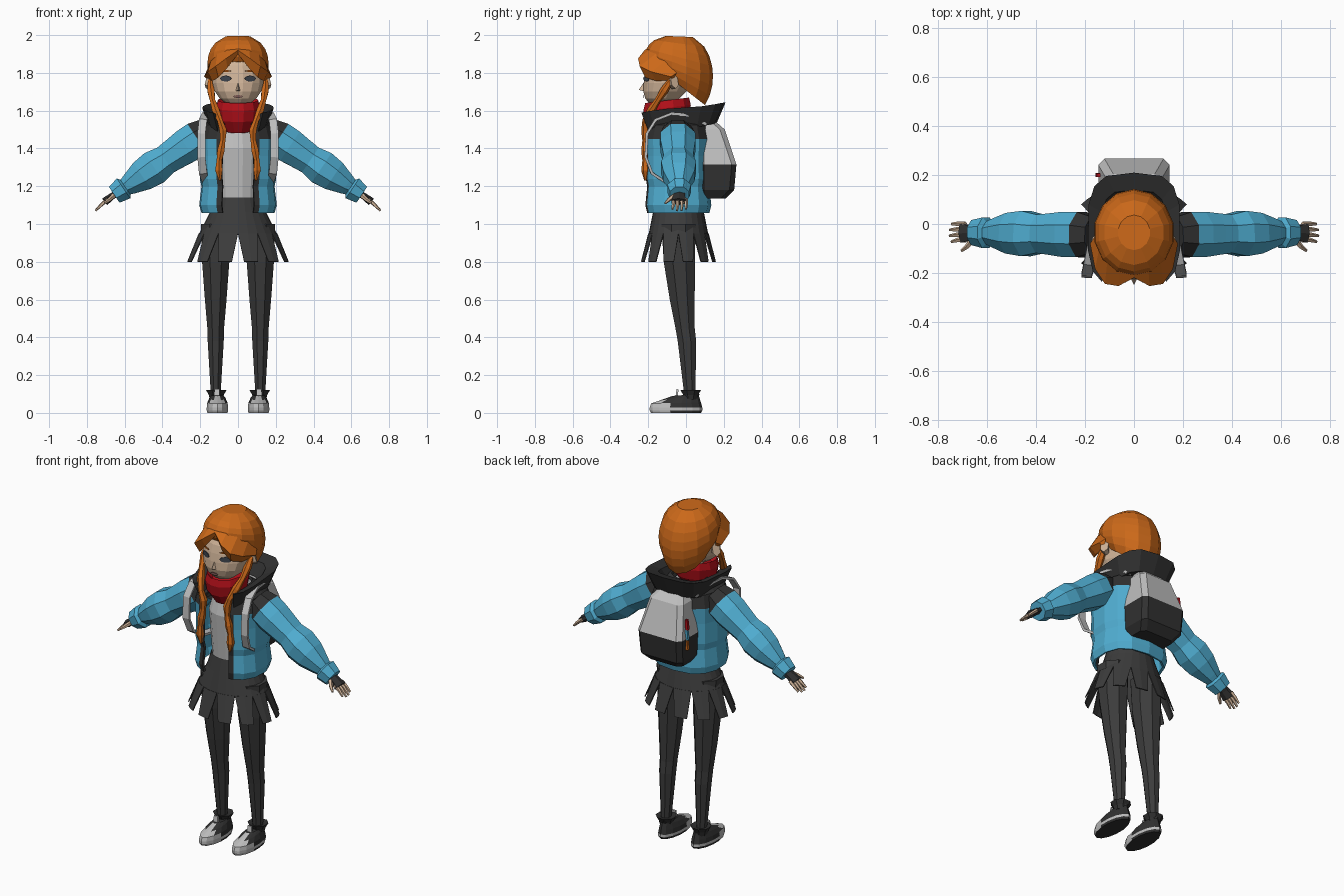
import bpy, bmesh
from math import sin, cos, pi, radians, copysign
from mathutils import Vector

cube = bpy.data.objects.get("Cube")
if cube:
    bpy.data.objects.remove(cube)


def material(name, *rgb):
    mat = bpy.data.materials.new(name)
    mat.use_nodes = True
    mat.diffuse_color = (*rgb, 1)
    mat.node_tree.nodes["Principled BSDF"].inputs["Base Color"].default_value = (*rgb, 1)
    return mat


SKIN = material("skin", .64, .46, .32)
HAIR = material("orange hair", .6, .14, .01)
BLUE = material("jacket blue", .08, .42, .64)
RED = material("scarf red", .45, .005, .01)
DARK = material("charcoal cloth", .045, .045, .045)
BLACK = material("black cloth", .03, .03, .03)
LIGHT = material("light grey", .52, .52, .52)
EYE = material("eye grey", .05, .06, .08)
LIP = material("lip brown", .2, .1, .09)


# Mesh object; pick chooses a material index from a face's centre and normal
def build(name, verts, faces, mats, pick=None, mirror=False, thickness=0):
    bm = bmesh.new()
    made = [bm.verts.new(v) for v in verts]
    for face in faces:
        bm.faces.new([made[i] for i in face])
    bmesh.ops.recalc_face_normals(bm, faces=bm.faces)
    if pick:
        for face in bm.faces:
            face.material_index = int(pick(face.calc_center_median(), face.normal))
    mesh = bpy.data.meshes.new(name)
    bm.to_mesh(mesh)
    bm.free()
    for mat in mats:
        mesh.materials.append(mat)
    obj = bpy.data.objects.new(name, mesh)
    bpy.context.collection.objects.link(obj)
    if mirror:
        obj.modifiers.new("mirror", 'MIRROR')
    if thickness:
        solid = obj.modifiers.new("thickness", 'SOLIDIFY')
        solid.thickness, solid.offset = thickness, 0


# Skin over a row of cross-sections
def loft(name, rings, mats, closed=True, caps=True, **options):
    n = len(rings[0])
    verts = [point for ring in rings for point in ring]
    faces = [(i * n + j, i * n + (j + 1) % n, (i + 1) * n + (j + 1) % n, (i + 1) * n + j)
             for i in range(len(rings) - 1) for j in range(n if closed else n - 1)]
    if closed and caps:
        faces += [range(n), range(len(verts) - n, len(verts))]
    build(name, verts, faces, mats, **options)


# Horizontal oval with front height z, rising by tilt towards the back
def oval(z, cy, rx, ry, tilt=0, n=16, cx=0, phase=.5):
    angles = [2 * pi * (k + phase) / n for k in range(n)]
    return [(cx + rx * cos(a), cy + ry * sin(a), z + tilt * (1 + sin(a)) / 2) for a in angles]


# Tube along a path; flat scales the section's second axis
def tube(name, path, radii, mats, n=8, ref=(0, 0, 1), flat=1, **options):
    points = [Vector(p) for p in path]
    rings = []
    for i, (point, radius) in enumerate(zip(points, radii)):
        along = points[min(i + 1, len(points) - 1)] - points[max(i - 1, 0)]
        side = along.cross(Vector(ref)).normalized()
        up = side.cross(along).normalized() * flat
        angles = [2 * pi * (k + .5) / n for k in range(n)]
        rings.append([point + radius * (side * cos(a) + up * sin(a)) for a in angles])
    loft(name, rings, mats, **options)


# Thin oval plate on the face; slope turns it to follow the cheek
def plate(name, centre, rx, rz, mat, slope=.5, mirror=True):
    angles = [pi * k / 4 for k in range(8)]
    points = [Vector(centre) + Vector((rx * cos(a), slope * rx * cos(a), rz * sin(a))) for a in angles]
    build(name, points, [range(len(points))], [mat], mirror=mirror, thickness=.004)


def bend(value, power):
    return copysign(abs(value) ** power, value)


# Head: an egg whose lower half leans forward to the chin
polar = [pi * (i + .5) / 10 for i in range(10)]
loft("head", [oval(1.77 + .15 * cos(a), -.09 + .05 * min(cos(a), 0), .14 * sin(a), .13 * sin(a))
              for a in polar], [SKIN])
tube("neck", [(0, -.06, 1.5), (0, -.09, 1.67)], (.05, .05), [SKIN], ref=(0, 1, 0))
build("nose", [(0, -.25, 1.71), (0, -.21, 1.77), (.02, -.21, 1.7), (-.02, -.21, 1.7)],
      [(0, 1, 2), (0, 1, 3), (0, 2, 3), (1, 2, 3)], [SKIN])
tube("ear", [(.13, -.08, 1.745), (.16, -.06, 1.755)], (.02, .025), [SKIN], n=6, flat=1.6, mirror=True)
plate("eye", (.065, -.21, 1.77), .03, .016, EYE)
plate("eyebrow", (.065, -.21, 1.81), .03, .005, HAIR)
plate("mouth", (0, -.226, 1.675), .025, .008, LIP, slope=0, mirror=False)

# Hair cap: a boxy dome, longer at the back than over the forehead
cap = []
for i in range(8):
    t = (i + .2) / 7.2
    width = sin(pi * .85 * t) ** .35
    cap.append(oval(2 - .16 * t, -.035, .165 * width, .178 * width, tilt=-.21 * t, n=14))
loft("hair_cap", cap, [HAIR])

# Fringe: a bulging lock swept from the parting to the temple
fringe = []
for i in range(5):
    t = i / 4
    swell = sin(pi * t)
    x, y, z = .16 * sin(1.5 * t), -.19 + .14 * t * t, 1.94 - .14 * t * t
    fringe.append([(x, y, z), (x + .02 * t, y - .03 - .06 * swell, z - .02 - .05 * swell),
                   (x - .01 * t, y - .02 - .04 * swell, z - .04 - .09 * swell)])
loft("fringe", fringe, [HAIR], mirror=True)

# Braids: knotted strands hanging in front of the jacket
path = []
for i in range(11):
    t = i / 10
    path.append((.145 - .055 * min(1, 2 * t) + .012 * sin(9 * t), -.08 - .135 * min(1, 2.6 * t), 1.76 - .53 * t))
tube("braid", path, [.022 if i % 2 else .016 for i in range(10)] + [.006], [HAIR],
     n=6, ref=(0, 1, 0), mirror=True)

# Scarf and hood
loft("scarf", [oval(z, -.1, r, r + .01, tilt=.03, n=12)
               for z, r in ((1.61, .08), (1.64, .11), (1.6, .12), (1.54, .11), (1.48, .07))], [RED])
hood = []
for degrees in (90, 65, 40, 15, -10, -35, -57):
    a = radians(degrees)
    x, y, rim = .19 * bend(cos(a), .6), .235 * bend(sin(a), .6), 1.615 + .03 * sin(a)
    section = ((.5, -.09), (.8, -.11), (1, 0), (.7, -.02))
    hood.append([(x * s, y * s - .025, rim + drop) for s, drop in section])
loft("hood", hood, [BLACK], mirror=True)

# Shirt and open jacket with black yoke and front edges
loft("shirt", [oval(z, -.045, r, r - .01) for z, r in ((1.1, .115), (1.4, .135), (1.53, .1))], [LIGHT])
angles = [radians(d) for d in (90, 62, 35, 8, -18, -42, -61, -70)]
rows = ((1.06, .188), (1.1, .2), (1.2, .188), (1.24, .197), (1.36, .195), (1.45, .2), (1.52, .18), (1.57, .1))
loft("jacket", [[(w * bend(cos(a), .8), -.045 + .86 * w * bend(sin(a), .8), z) for a in angles]
                for z, w in rows],
     [BLUE, BLACK], closed=False, mirror=True, thickness=.014,
     pick=lambda c, n: c.z > 1.46 or (c.y < -.1 and c.x < .105))

# Puffy sleeves with gathered cuffs
shoulder, wrist = Vector((.16, -.045, 1.49)), Vector((.655, -.035, 1.155))
puffs = (.08, .1, .1, .092, .085, .1, .09, .06, .05, .068, .055)
stops = [0, .11, .23, .34, .45, .57, .7, .84, .88, .9, 1]
tube("sleeve", [shoulder.lerp(wrist, t) for t in stops], puffs, [BLUE, BLACK], mirror=True,
     pick=lambda c, n: c.x < .25 and c.z > 1.44)

# Hands
tube("glove", [(.63, -.035, 1.17), (.67, -.036, 1.145), (.705, -.038, 1.118)], (.035, .036, .044),
     [BLACK], n=6, flat=.5, mirror=True)
for i, finger in enumerate(("little", "ring", "middle", "index")):
    y, reach = -.022 * i, .01 * sin(i)
    tube(finger + "_finger", [(.69, y, 1.13), (.72, y, 1.105), (.745 + reach, y * 1.1, 1.08 - reach)],
         (.011, .01, .006), [SKIN], n=5, mirror=True)
tube("thumb", [(.65, -.055, 1.155), (.68, -.09, 1.13), (.705, -.11, 1.11)], (.014, .011, .006),
     [SKIN], n=5, mirror=True)

# Skirt: waist and separated pleats
hip, hem = (.205, .157, .95), (.268, .197, .8)
loft("skirt_waist", [oval(z, -.04, rx, ry, n=24, phase=0) for rx, ry, z in (
    (.125, .118, 1.14), (.15, .135, 1.06), hip)], [DARK], caps=False)
verts, faces = [], []
for i in range(12):
    for (rx, ry, z), gap in ((hip, 0), (hem, 7)):
        for degrees in (gap, 15, 30 - gap):
            a = radians(30 * i + degrees)
            verts.append((rx * cos(a), -.04 + ry * sin(a), z))
    b = 6 * i
    faces += [(b, b + 1, b + 4, b + 3), (b + 1, b + 2, b + 5, b + 4)]
build("skirt_pleats", verts, faces, [DARK], thickness=.006)

# Legs
loft("leg", [oval(z, cy, r, 1.15 * r, n=8, cx=.118) for z, cy, r in (
    (1, -.04, .085), (.8, -.035, .078), (.6, -.02, .062), (.45, -.005, .048),
    (.38, .005, .046), (.1, .02, .028))], [DARK], mirror=True)

# Shoes: pale toe cap and rim, dark sole and upper
loft("shoe", [oval(z, cy, r, 2.4 * r, tilt=tilt, n=14, cx=.109) for z, tilt, cy, r in (
    (0, 0, -.053, .055), (.013, 0, -.053, .058), (.028, 0, -.053, .058), (.05, .005, -.053, .055),
    (.066, .025, -.035, .043), (.09, .01, 0, .03))], [BLACK, LIGHT], mirror=True,
    pick=lambda c, n: n.z > -.5 and (c.y < -.1 or .013 < c.z < .028))
loft("shoe_collar", [oval(z, .025, r, r, n=8, cx=.115) for z, r in (
    (.07, .036), (.095, .043), (.12, .058), (.114, .03))], [BLACK], mirror=True)
tube("shoe_tongue", [(.112, -.05, .08), (.112, -.045, .125)], (.022, .018), [LIGHT],
     n=4, ref=(0, 1, 0), flat=.4, mirror=True)


# Backpack: tapered box with chamfered corners and a dark base
def box_ring(z, back, width, front=.07, chamfer=.025):
    half = [(width - chamfer, front), (width, front + chamfer),
            (width, back - chamfer), (width - chamfer, back)]
    return [(x, y, z) for x, y in half] + [(-x, y, z) for x, y in reversed(half)]


loft("backpack", [box_ring(z, back, width) for z, back, width in (
    (1.135, .21, .11), (1.18, .255, .14), (1.315, .267, .146), (1.5, .205, .11), (1.54, .16, .08))],
    [LIGHT, BLACK], pick=lambda c, n: c.z < 1.3)

# Straps loop over the shoulder and back under the arm
strap = []
for i in range(10):
    a = radians(40 + 30 * i)
    strap.append((.12 + .075 * sin(pi * i / 9), -.04 + .175 * bend(cos(a), .8), 1.4 + .185 * bend(sin(a), .8)))
tube("backpack_strap", strap, [.01] * len(strap), [LIGHT], n=4, ref=(1, 0, 0), flat=3, mirror=True)
arch = [pi * k / 4 for k in range(5)]
tube("backpack_handle", [(.03 * cos(a), .14, 1.53 + .04 * sin(a)) for a in arch], [.01] * len(arch),
     [LIGHT], n=4, ref=(0, 1, 0))

# Charm hanging on the side of the backpack
for i, (part, mat) in enumerate((("feather", HAIR), ("bead", BLUE), ("cord", RED))):
    low = 1.25 + .06 * i
    tube("charm_" + part, [(-.15, .2, low), (-.145, .2, low + .06)], (.012, .01), [mat], n=4, ref=(0, 1, 0))
